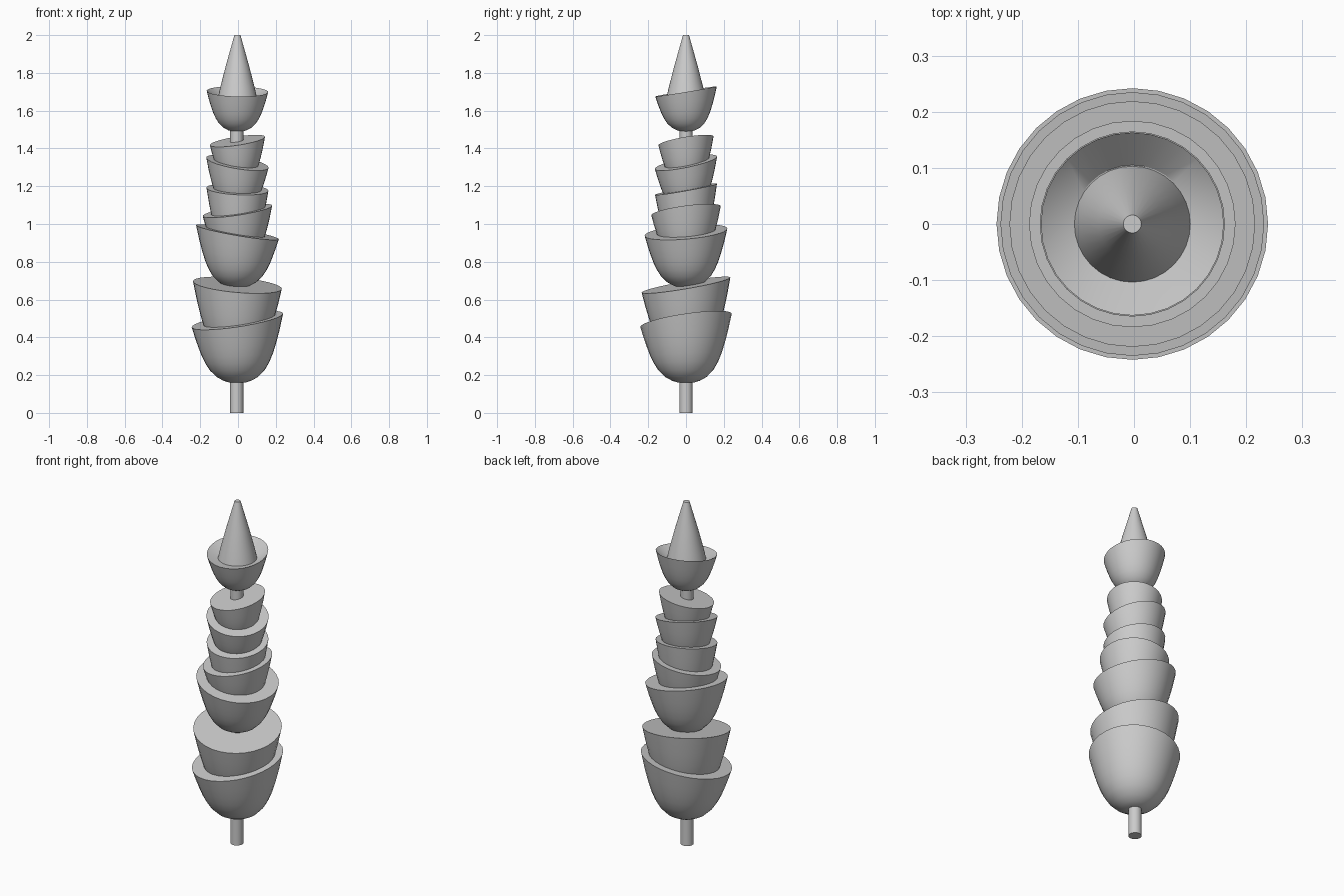
import bpy, bmesh, math

if "Cube" in bpy.data.objects:
    bpy.data.objects.remove(bpy.data.objects["Cube"])

CX = -0.003          # axis of the stack
SIDES = 32


def lathe(name, profile, tilt=(0, 0), x=CX):
    """Revolve (radius, z, tilt weight) points; the weight shears z along the rim plane."""
    bm = bmesh.new()
    rings = []
    for r, z, w in profile:
        ring = []
        for i in range(SIDES):
            ang = 2 * math.pi * i / SIDES
            px, py = r * math.cos(ang), r * math.sin(ang)
            ring.append(bm.verts.new((px, py, z + w * (tilt[0] * px + tilt[1] * py))))
        rings.append(ring)
    for low, high in zip(rings, rings[1:]):
        for i in range(SIDES):
            j = (i + 1) % SIDES
            bm.faces.new((low[i], low[j], high[j], high[i]))
    bm.faces.new(list(reversed(rings[0])))
    bm.faces.new(rings[-1])
    mesh = bpy.data.meshes.new(name)
    bm.to_mesh(mesh)
    bm.free()
    obj = bpy.data.objects.new(name, mesh)
    obj.location.x = x
    bpy.context.collection.objects.link(obj)
    bpy.ops.object.select_all(action='DESELECT')
    obj.select_set(True)
    bpy.context.view_layer.objects.active = obj
    bpy.ops.object.shade_smooth_by_angle(angle=math.radians(32))
    return obj


# Rounded cup outline: height fraction, radius fraction
CUP = [(0, 0.17), (0.03, 0.30), (0.09, 0.45), (0.2, 0.60), (0.32, 0.70),
       (0.45, 0.78), (0.6, 0.85), (0.77, 0.92), (1, 1)]


def cup_profile(bottom, top, radius):
    return [(radius * f, bottom + t * (top - bottom), t ** 1.5) for t, f in CUP]


# Stacked cups with slanted flat tops: bottom, rim centre, radius, x slope, y slope
cups = [
    (0.16, 0.490, 0.242, 0.15, 0.145),
    (0.30, 0.677, 0.235, -0.085, 0.17),
    (0.665, 0.957, 0.219, -0.17, 0.085),
    (0.80, 1.070, 0.184, 0.15, 0.13),
    (0.85, 1.184, 0.164, -0.05, 0.18),
    (1.075, 1.325, 0.165, -0.16, 0.20),
    (1.207, 1.440, 0.146, 0.15, 0.16),
]
for n, (bottom, top, radius, sx, sy) in enumerate(cups, 1):
    lathe(f"cup_{n}", cup_profile(bottom, top, radius), (sx, sy))

# Top cup with a dished inside
inside = [(0.105, 1.668, 0.1), (0.05, 1.66, 0)]
lathe("top_cup", cup_profile(1.49, 1.702, 0.163) + inside, (-0.02, 0.165))

# Central pole
lathe("pole", [(0.035, 0, 0), (0.035, 1.52, 0)], x=CX - 0.004)

# Pointed cap, slightly bulging
lathe("tip_cone", [(0.105, 1.66, 0), (0.092, 1.72, 0), (0.061, 1.84, 0), (0.016, 2.0, 0)])
